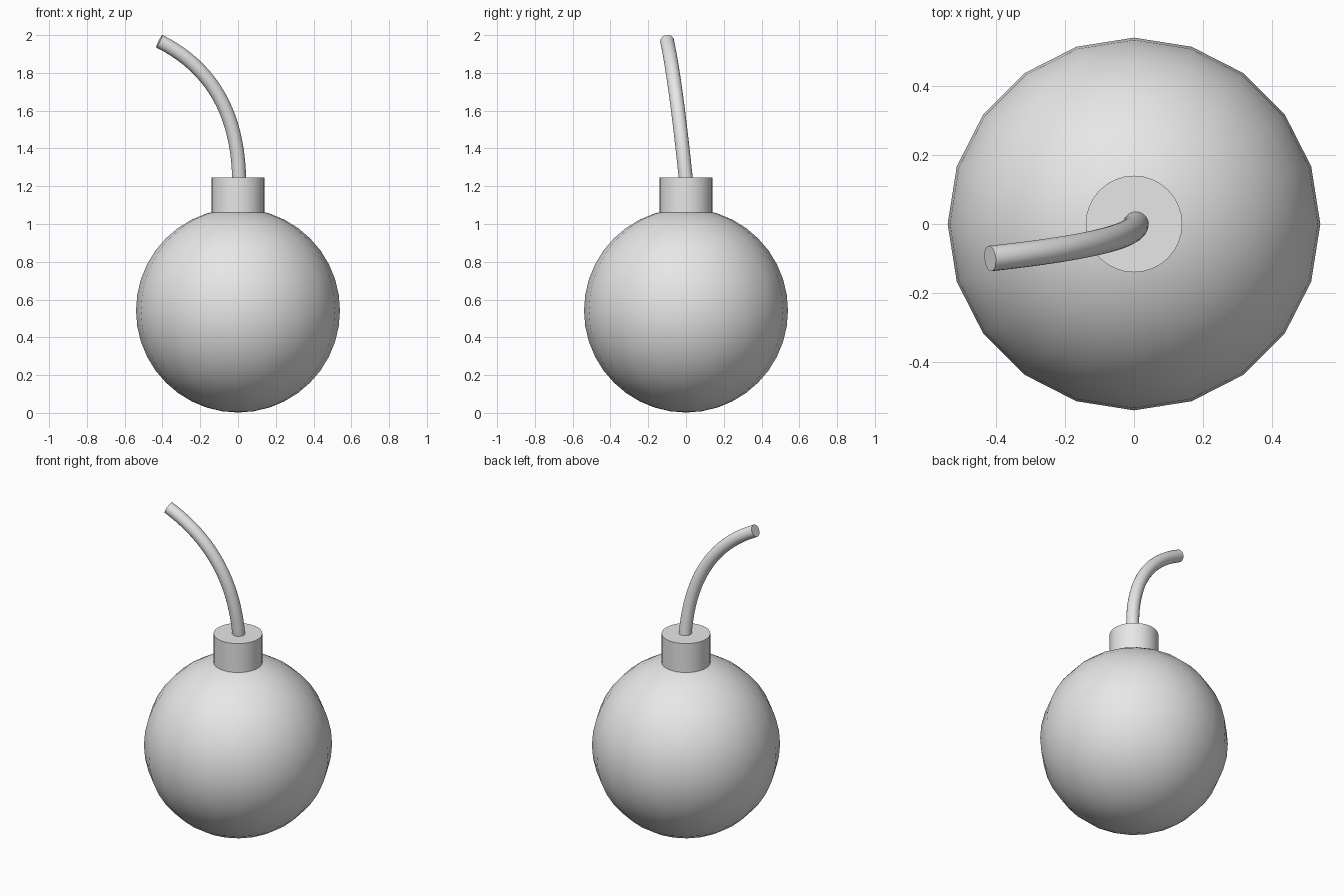
import bpy, bmesh, math
from mathutils import Vector

cube = bpy.data.objects.get("Cube")
if cube:
    bpy.data.objects.remove(cube, do_unlink=True)

GREY = (0.8, 0.8, 0.8, 1.0)
mat = bpy.data.materials.new("plain_grey")
mat.use_nodes = True
mat.diffuse_color = GREY
mat.node_tree.nodes["Principled BSDF"].inputs["Base Color"].default_value = GREY


def finish(obj, name):
    """Name the active part, colour it and smooth its rounded faces."""
    obj.name = name
    obj.data.materials.clear()
    obj.data.materials.append(mat)
    bpy.ops.object.select_all(action="DESELECT")
    obj.select_set(True)
    bpy.context.view_layer.objects.active = obj
    bpy.ops.object.shade_smooth_by_angle(angle=math.radians(40))


# Round body
bpy.ops.mesh.primitive_uv_sphere_add(
    segments=20, ring_count=20, radius=0.54, location=(0, 0, 0.542))
finish(bpy.context.object, "body")

# Short neck, sunk slightly into the body
bottom, top = 1.04, 1.245
bpy.ops.mesh.primitive_cylinder_add(
    vertices=32, radius=0.14, depth=top - bottom,
    location=(0, 0, (bottom + top) / 2))
finish(bpy.context.object, "neck")

# Bent fuse: round tube swept along a curve, with flat ends
start = Vector((0.006, 0, 1.23))
bend = Vector((0.0, -0.055, 1.76))
end = Vector((-0.417, -0.10, 1.968))
steps, sides, radius = 20, 20, 0.037
bm = bmesh.new()
rings = []
for i in range(steps + 1):
    t = i / steps
    centre = start.lerp(bend, t).lerp(bend.lerp(end, t), t)
    along = (bend.lerp(end, t) - start.lerp(bend, t)).normalized()
    u = along.cross(Vector((0, 1, 0))).normalized()
    v = along.cross(u)
    angles = [math.tau * k / sides for k in range(sides)]
    rings.append([bm.verts.new(centre + radius * (math.cos(a) * u + math.sin(a) * v))
                  for a in angles])
for low, high in zip(rings, rings[1:]):
    for k in range(sides):
        n = (k + 1) % sides
        bm.faces.new((low[k], low[n], high[n], high[k]))
bm.faces.new(rings[0])
bm.faces.new(rings[-1])
bmesh.ops.recalc_face_normals(bm, faces=bm.faces)
mesh = bpy.data.meshes.new("fuse")
bm.to_mesh(mesh)
bm.free()
fuse = bpy.data.objects.new("fuse", mesh)
bpy.context.collection.objects.link(fuse)
finish(fuse, "fuse")
